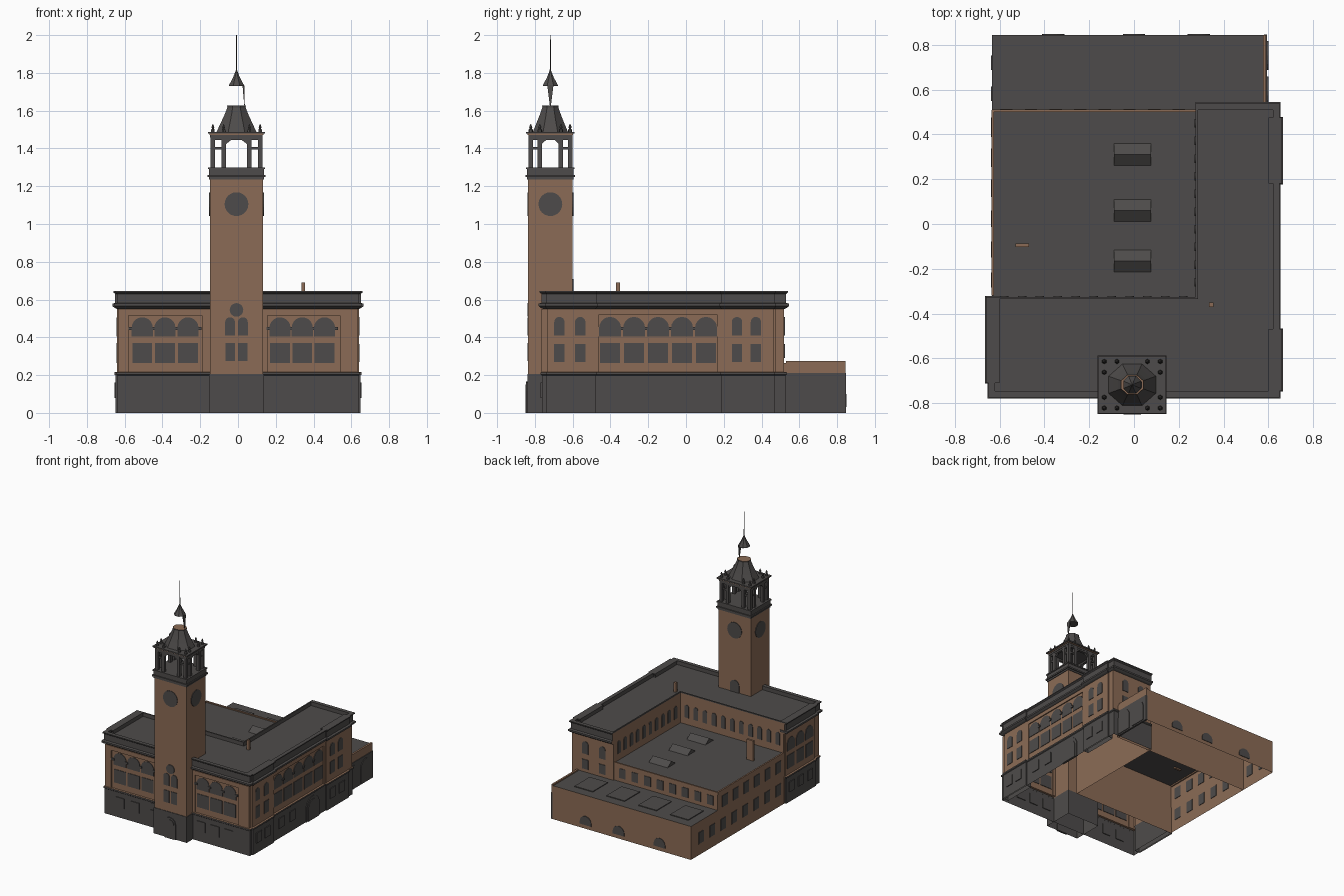
import bpy, bmesh, math
from mathutils import Vector

if "Cube" in bpy.data.objects:
    bpy.data.objects.remove(bpy.data.objects["Cube"])


def material(name, col):
    m = bpy.data.materials.new(name)
    m.diffuse_color = (*col, 1)
    m.use_nodes = True
    m.node_tree.nodes["Principled BSDF"].inputs["Base Color"].default_value = m.diffuse_color
    return m


BRICK, GREY = 0, 1
MATS = [material("brown brick", (0.26, 0.148, 0.092)), material("dark grey stone", (0.076, 0.071, 0.069))]


def finish(name, bm):
    bmesh.ops.remove_doubles(bm, verts=bm.verts, dist=1e-5)
    bmesh.ops.recalc_face_normals(bm, faces=bm.faces)
    me = bpy.data.meshes.new(name)
    bm.to_mesh(me)
    bm.free()
    for m in MATS:
        me.materials.append(m)
    ob = bpy.data.objects.new(name, me)
    bpy.context.collection.objects.link(ob)
    return ob


def add_loft(bm, rings, rule, top=True, bottom=True):
    """Skin a stack of rings; rule is a colour index or a function of the face centre."""
    vs = [[bm.verts.new(p) for p in r] for r in rings]
    n, faces = len(vs[0]), []
    for a, b in zip(vs, vs[1:]):
        faces += [bm.faces.new((a[i], a[(i + 1) % n], b[(i + 1) % n], b[i])) for i in range(n)]
    if top:
        faces.append(bm.faces.new(vs[-1]))
    if bottom:
        faces.append(bm.faces.new(vs[0][::-1]))
    for f in faces:
        f.material_index = rule(f.calc_center_median()) if callable(rule) else rule


def rect(x0, x1, y0, y1, z):
    return [(x0, y0, z), (x1, y0, z), (x1, y1, z), (x0, y1, z)]


def boxes(name, items, rule, bottom=True):
    bm = bmesh.new()
    for x0, x1, y0, y1, z0, z1 in items:
        add_loft(bm, [rect(x0, x1, y0, y1, z0), rect(x0, x1, y0, y1, z1)], rule, bottom=bottom)
    return finish(name, bm)


def plates(name, axis, pos, items, mat=GREY, t=0.004):
    """Window plates on a wall; items are (centre, width, z0, z1, kind)."""
    bm = bmesh.new()
    for u, w, z0, z1, kind in items:
        r = w / 2
        if kind == "round":
            c = (z0 + z1) / 2
            out = [(u + r * math.cos(k * math.tau / 24), c + r * math.sin(k * math.tau / 24)) for k in range(24)]
        elif kind == "arch":
            out = [(u - r, z0), (u + r, z0)]
            out += [(u + r * math.cos(k * math.pi / 10), z1 - r + r * math.sin(k * math.pi / 10)) for k in range(11)]
        else:
            out = [(u - r, z0), (u + r, z0), (u + r, z1), (u - r, z1)]
        rings = [[(a, pos + s, z) if axis == "y" else (pos + s, a, z) for a, z in out] for s in (-t, t)]
        add_loft(bm, rings, mat)
    return finish(name, bm)


def row(centres, w, z0, z1, kind="rect"):
    return [(c, w, z0, z1, kind) for c in centres]


def spread(a, b, n):
    return [a + (b - a) * i / (n - 1) for i in range(n)]


# L-shaped main building: one moulding profile swept round the plan
def plan(o, z):
    i = min(o, 0)
    return [(-.63 - o, -.755 - o, z), (.63 + o, -.755 - o, z), (.63 + o, .52 + o, z),
            (.275 - i, .52 + o, z), (.275 - i, -.325 + i, z), (-.63 - o, -.325 + i, z)]


def wing_colour(c):
    inner = abs(c.x - .275) < .004 and c.y > -.32 or abs(c.y + .325) < .004 and c.x < .27
    return BRICK if (.216 < c.z < .551 or inner and c.z < .638) else GREY


PROFILE = [(.008, 0), (.008, .198), (.014, .203), (.014, .215), (0, .217), (0, .55), (.012, .555), (.025, .565),
           (.025, .578), (.01, .583), (.01, .63), (.02, .637), (.02, .645), (-.01, .645), (-.01, .615)]
bm = bmesh.new()
add_loft(bm, [plan(o, z) for o, z in PROFILE], wing_colour, bottom=False)
finish("main_wings", bm)

# Projecting pavilions on the side walls
for s, y0, y1 in [(1, -.735, -.48), (1, .19, .465), (-1, -.7, -.335)]:
    bm = bmesh.new()
    rings = []
    for o, z in PROFILE[:-2]:
        a, b = sorted((s * .60, s * (.64 + o)))
        rings.append(rect(a, b, y0 - o * .5, y1 + o * .5, z))
    add_loft(bm, rings, lambda c: BRICK if .216 < c.z < .551 else GREY, bottom=False)
    finish("side_pavilion", bm)

# Raised brick frames round the window bays
frames = [(a, b, -.764, -.75, .217, .55) for a, b in ((-.632, -.58), (-.19, -.14), (.13, .155), (.54, .632))]
frames += [(a, b, -.764, -.75, .515, .55) for a, b in ((-.58, -.19), (.155, .54))]
frames += [(.62, .638, a, b, .217, .55) for a, b in ((-.48, -.46), (.165, .19), (.47, .52))]
frames += [(.62, .638, -.46, .165, .52, .55)]
boxes("bay_frames", frames, BRICK)

# Front windows
left, right = [-.507, -.387, -.265], [.222, .34, .458]
plates("front_windows", "y", -.755, row(left + right, .105, .265, .37) + row(left + right, .112, .405, .506, "arch"))
plates("front_base_windows", "y", -.763, row([-.5, -.37, .21, .335, .455], .075, .08, .16)
       + row([-.2], .06, .08, .138) + row([-.2], .06, .146, .195), t=.006)
imposts = [(c + d - .012, c + d + .012, -.765, -.75, .44, .455) for c in left + right for d in (-.06, .06)]
boxes("front_imposts", imposts, GREY)

# Right side windows and doors
mid = spread(-.402, .106, 5)
plates("right_windows", "x", .63, row(mid, .105, .265, .37) + row(mid, .116, .405, .508, "arch"))
boxes("right_imposts", [(.62, .64, c + .0635 - .012, c + .0635 + .012, .44, .455) for c in mid[:-1]], GREY)
pav = [-.67, -.56, .27, .37]
plates("right_pavilion_windows", "x", .64, row(pav, .055, .27, .365) + row(pav, .055, .41, .508, "arch"))
plates("right_pavilion_base_windows", "x", .648, row([-.665, -.56, .26, .375], .065, .08, .16), t=.006)
plates("right_base_windows", "x", .638, row([-.37, -.23], .07, .08, .16) + row([.022], .165, 0, .182, "arch"), t=.006)
plates("right_doorway", "x", .643, row([.022], .13, 0, .16, "arch"), t=.006)

# Left side windows of the front wing
lw = [-.63, -.515, -.4]
plates("left_wing_windows", "x", -.64, row(lw, .09, .265, .37) + row(lw, .095, .405, .506, "arch"))
plates("left_wing_base_windows", "x", -.648, row(lw, .065, .08, .16), t=.006)

# Courtyard and rear windows of the wings
plates("courtyard_front_windows", "y", -.325, row(spread(-.58, .22, 11), .038, .455, .555, "arch"))
plates("courtyard_side_windows", "x", .275, row(spread(-.26, .45, 10), .038, .455, .555, "arch"))
plates("wing_rear_windows", "y", .52, row([.37, .52], .055, .29, .365) + row([.37, .52], .055, .41, .508, "arch"))

# Lower middle block and rear annex
roof_rule = lambda c: GREY if c.z > .39 else BRICK
boxes("middle_block", [(-.635, .28, -.33, .51, 0, .4)], roof_rule, bottom=False)
boxes("middle_parapet", [(-.635, .275, .5, .512, .39, .408), (-.637, -.625, -.32, .51, .39, .408)], BRICK)
boxes("rear_annex", [(-.635, .59, .505, .845, 0, .265)], lambda c: GREY if c.z > .26 else BRICK, bottom=False)
boxes("annex_parapet", [(.575, .59, .53, .845, .26, .275)], BRICK)
boxes("annex_stone_wall", [(.58, .595, .525, .846, 0, .21)], GREY)
plates("annex_doors", "x", .595, row([.593, .753], .13, .01, .19, "arch"), t=.005)
boxes("annex_roof_panels", [(c - .08, c + .08, .58, .77, .262, .271) for c in (.36, .08, -.2, -.48)], GREY)
plates("annex_rear_windows", "y", .845, row([.29, .0, -.36], .1, .03, .1, "arch"))
plates("middle_rear_windows", "y", .51, row(spread(-.57, .2, 8), .055, .295, .37))
plates("left_wall_windows", "x", -.635, row(spread(-.25, .42, 6), .065, .27, .36)
       + row(spread(-.25, .72, 8), .065, .09, .18))

# Gabled skylights on the middle roof
bm = bmesh.new()
for y in (.31, .06, -.165):
    add_loft(bm, [[(x, y - .057, .395), (x, y + .057, .395), (x, y, .435)] for x in (-.09, .075)], GREY)
finish("skylights", bm)

# Chimneys
boxes("chimneys", [(-.53, -.47, -.103, -.087, .39, .56), (.335, .355, -.37, -.35, .61, .69)], BRICK)

# Tower shaft
CX, CY, HX, HY = -.008, -.718, .141, .118


def tower_box(o, z0, z1):
    return (CX - HX - o, CX + HX + o, CY - HY - o, CY + HY + o, z0, z1)


boxes("tower_shaft", [tower_box(0, .2, 1.24)], BRICK, bottom=False)
boxes("tower_base", [tower_box(.004, 0, .205)], GREY, bottom=False)
boxes("tower_cornice", [tower_box(.005, 1.235, 1.248), tower_box(.013, 1.248, 1.26), tower_box(.005, 1.26, 1.29),
                        tower_box(.01, 1.29, 1.3)], GREY)
front = CY - HY
plates("tower_windows", "y", front, row([-.042, .026], .05, .275, .37) + row([-.042, .026], .052, .41, .506, "arch")
       + row([CX], .072, .509, .581, "round"))
plates("tower_door_surround", "y", front - .004, row([CX], .1, 0, .165, "arch"), t=.006)
plates("tower_door", "y", front - .008, row([CX], .078, 0, .15, "arch"), t=.006)
plates("roof_door", "y", CY + HY, row([CX], .08, .61, .71, "arch"))
for s in (-1, 1):
    plates("clock_face", "y", CY + s * HY, row([CX], .126, 1.042, 1.168, "round"))
    plates("clock_face", "x", CX + s * HX, row([CY], .126, 1.042, 1.168, "round"))

# Open belfry: posts, rails, arched lintels
spots = [(sx * x, sy * y) for sx in (-1, 1) for sy in (-1, 1) for x, y in ((.125, .104), (.068, .104), (.125, .056))]
boxes("belfry_posts", [(CX + x - .012, CX + x + .012, CY + y - .012, CY + y + .012, 1.29, 1.46) for x, y in spots], GREY)
bars = []
for s in (-1, 1):
    for a, b in ((-.125, -.068), (.068, .125)):
        bars.append((CX + a, CX + b, CY + s * .104 - .006, CY + s * .104 + .006, 1.395, 1.408))
    for a, b in ((-.104, -.056), (.056, .104)):
        bars.append((CX + s * .125 - .006, CX + s * .125 + .006, CY + a, CY + b, 1.395, 1.408))
    bars.append((CX - .135, CX + .135, CY + s * .104 - .01, CY + s * .104 + .01, 1.445, 1.46))
    bars.append((CX + s * .125 - .01, CX + s * .125 + .01, CY - .112, CY + .112, 1.445, 1.46))
boxes("belfry_rails", bars, GREY)
bm = bmesh.new()
for s in (-1, 1):
    for d in (-1, 1):
        add_loft(bm, [[(CX + d * u, CY + s * .104 + t, z) for u, z in ((.06, 1.42), (.06, 1.447), (.025, 1.447))]
                      for t in (-.008, .008)], GREY)
        add_loft(bm, [[(CX + s * .125 + t, CY + d * u, z) for u, z in ((.05, 1.42), (.05, 1.447), (.02, 1.447))]
                      for t in (-.008, .008)], GREY)
finish("belfry_arch_corners", bm)
boxes("belfry_cap", [tower_box(-.002, 1.458, 1.474), tower_box(.01, 1.478, 1.488)], GREY)
boxes("belfry_cap_band", [tower_box(.003, 1.472, 1.48)], BRICK)


# Turned parts: finials, roof, spire
def turned(bm, x, y, prof, n, rule, sy=1.0):
    ring = lambda r, z: [(x + r * math.cos((k + .5) * math.tau / n), y + sy * r * math.sin((k + .5) * math.tau / n), z)
                         for k in range(n)]
    add_loft(bm, [ring(r, z) for r, z in prof], rule)


bm = bmesh.new()
for x, y in spots:
    turned(bm, CX + x, CY + y, [(.011, 1.486), (.011, 1.5), (.005, 1.505), (.009, 1.512), (.001, 1.53)], 6, GREY)
finish("finials", bm)
bm = bmesh.new()
turned(bm, CX, CY, [(.115, 1.486), (.108, 1.5), (.09, 1.535), (.068, 1.58), (.052, 1.618), (.054, 1.628)], 8,
       lambda c: BRICK if c.z > 1.627 else GREY, .88)
finish("tower_roof", bm)
bm = bmesh.new()
turned(bm, CX, CY, [(.043, 1.73), (.043, 1.735), (.02, 1.775), (.005, 1.81), (.003, 1.82), (.002, 2.0)], 8, GREY)
finish("spire", bm)
bm = bmesh.new()
add_loft(bm, [[(.034, CY - .002, 1.62), (.036, CY - .002, 1.62), (.036, CY + .002, 1.62), (.034, CY + .002, 1.62)],
              rect(.024, .034, CY - .016, CY + .016, 1.732)], GREY)
finish("spire_support", bm)
